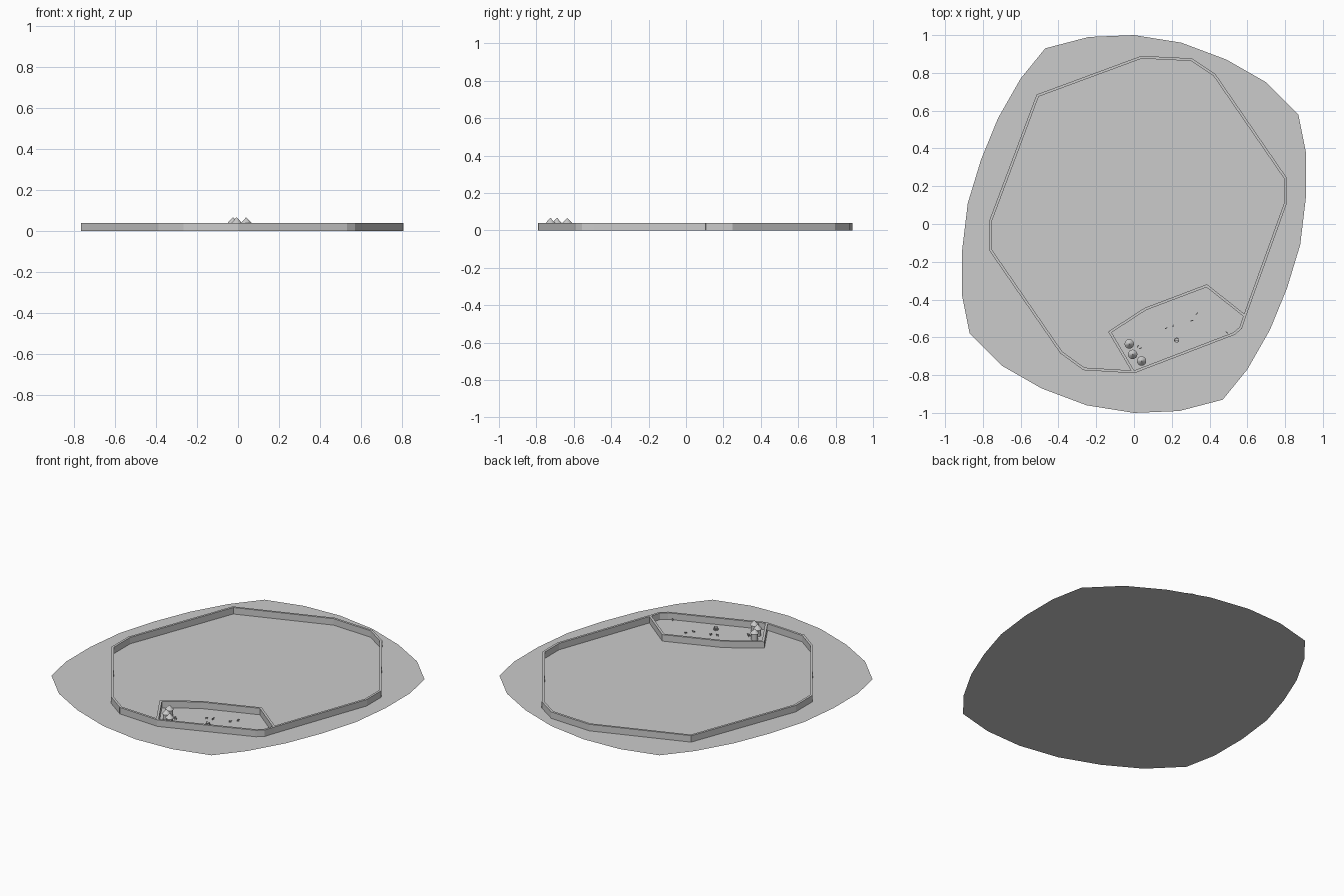
import bpy, bmesh, math
from mathutils import Vector, Matrix

if "Cube" in bpy.data.objects:
    bpy.data.objects.remove(bpy.data.objects["Cube"])


def finish(name, bm):
    me = bpy.data.meshes.new(name)
    bm.to_mesh(me)
    bm.free()
    ob = bpy.data.objects.new(name, me)
    bpy.context.collection.objects.link(ob)
    return ob


def add_box(bm, centre, size, angle=0):
    m = (Matrix.Translation(centre) @ Matrix.Rotation(angle, 4, 'Z')
         @ Matrix.Diagonal((*size, 1)))
    bmesh.ops.create_cube(bm, size=1, matrix=m)


def add_cone(bm, x, y, z0, z1, r0, r1, sides=16):
    bmesh.ops.create_cone(bm, cap_ends=True, segments=sides, radius1=r0, radius2=r1,
                          depth=z1 - z0, matrix=Matrix.Translation((x, y, (z0 + z1) / 2)))


# Ground sheet: half outline, repeated by point symmetry
half = [(-.24, .99), (0, 1), (.25, .96), (.49, .87), (.70, .75), (.87, .58), (.91, .38),
        (.91, .14), (.88, -.11), (.81, -.34), (.72, -.56), (.60, -.77), (.47, -.93)]
bm = bmesh.new()
outline = half + [(-x, -y) for x, y in half]
face = bm.faces.new([bm.verts.new((x, y, 0)) for x, y in outline])
face.normal_update()
if face.normal.z < 0:
    face.normal_flip()
finish("ground", bm)

# Palisade walls built from straight panels
WALL_H, WALL_T = .04, .014


def wall(name, pts, closed):
    bm = bmesh.new()
    pairs = list(zip(pts, pts[1:] + pts[:1] if closed else pts[1:]))
    for a, b in pairs:
        a, b = Vector(a), Vector(b)
        d = b - a
        n = max(1, round(d.length / .11))
        ang = math.atan2(d.y, d.x)
        for i in range(n):
            c = a + d * ((i + .5) / n)
            add_box(bm, (c.x, c.y, WALL_H / 2),
                    (d.length / n + .006, WALL_T, WALL_H), ang)
    finish(name, bm)


wall("outer_wall", [(.04, .883), (.305, .87), (.425, .79), (.80, .245), (.80, .105),
                    (.585, -.49), (.565, -.55), (.53, -.58), (0, -.783), (-.265, -.767),
                    (-.385, -.68), (-.758, -.14), (-.758, .02), (-.51, .68)], True)
wall("inner_wall", [(-.005, -.78), (-.128, -.572), (.06, -.45), (.385, -.327),
                    (.585, -.485)], False)

# Round huts with conical roofs
for i, (x, y) in enumerate([(-.025, -.635), (-.007, -.69), (.04, -.725)]):
    bm = bmesh.new()
    add_cone(bm, x, y, 0, .042, .020, .020)
    add_cone(bm, x, y, .040, .066, .025, .001)
    finish(f"hut_{i + 1}", bm)

# Small grazing animals
for i, (x, y, a) in enumerate([(.17, -.552, .3), (.207, -.54, 1.4), (.305, -.512, .2),
                               (.332, -.475, .9), (.492, -.575, 2.5),
                               (.02, -.648, 1), (.033, -.658, .3)]):
    bm = bmesh.new()
    add_box(bm, (0, 0, .008), (.011, .005, .005))
    add_box(bm, (.007, 0, .010), (.004, .003, .004))
    for sx in (-1, 1):
        for sy in (-1, 1):
            add_box(bm, (sx * .0045, sy * .0018, .003), (.0013, .0013, .006))
    ob = finish(f"animal_{i + 1}", bm)
    ob.location = (x, y, 0)
    ob.rotation_euler.z = a

# Small well in the yard: ring of stones, posts and a roof
bm = bmesh.new()
x, y = .226, -.615
for k in range(8):
    t = k * math.pi / 4
    add_box(bm, (x + .011 * math.cos(t), y + .011 * math.sin(t), .004), (.005, .008, .008), t)
for s in (-1, 1):
    add_box(bm, (x + s * .010, y, .010), (.002, .002, .020))
add_box(bm, (x, y, .020), (.024, .003, .002))
finish("well", bm)
